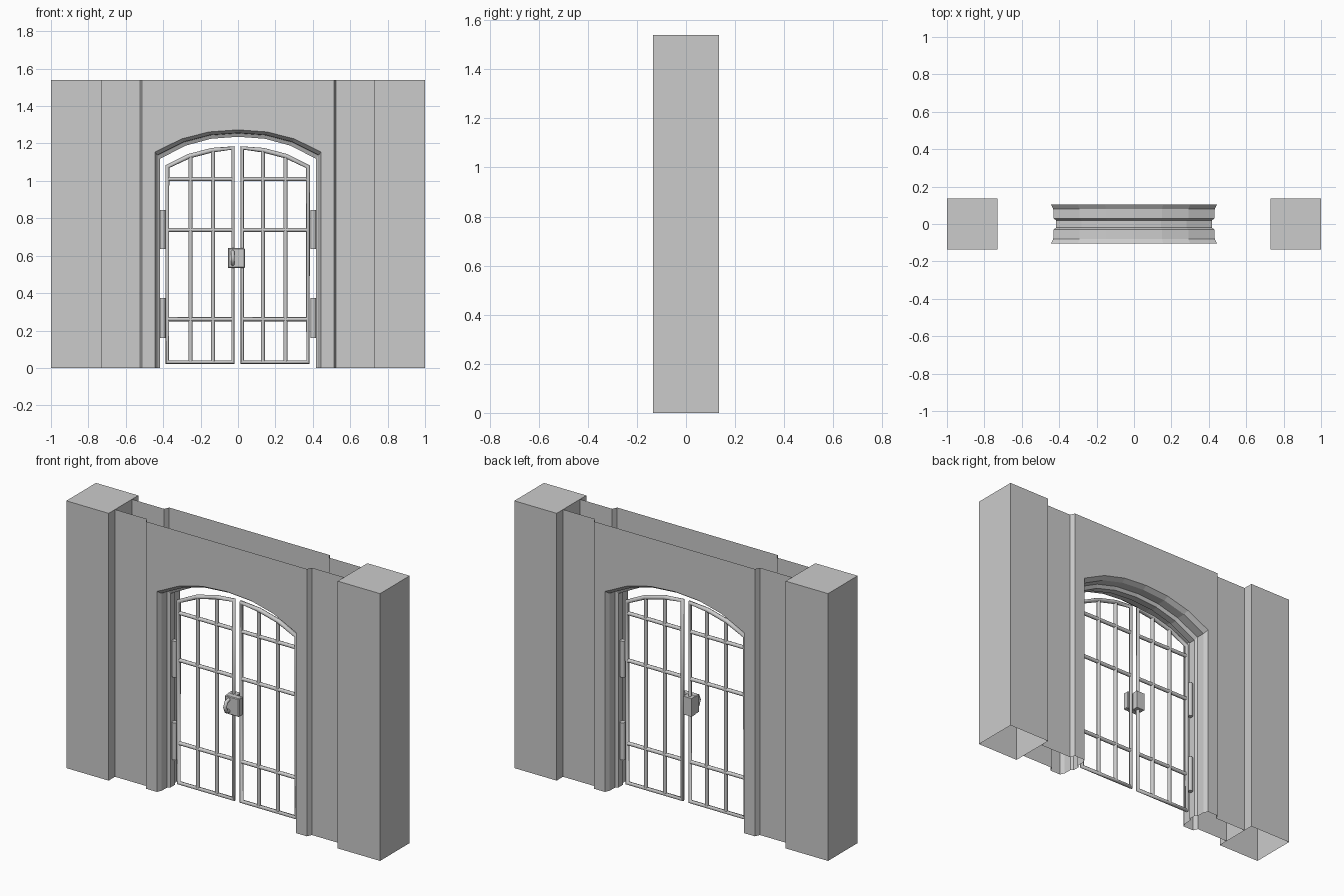
import bpy, bmesh

if "Cube" in bpy.data.objects:
    bpy.data.objects.remove(bpy.data.objects["Cube"])

H = 1.54            # wall height
FACE_Y = 0.105      # centre wall face
SIDE_Y = 0.077      # recessed side panels
ARCH = [(-0.444, 1.155), (-0.30, 1.225), (-0.155, 1.262), (0, 1.273),
        (0.155, 1.262), (0.30, 1.225), (0.444, 1.155)]


def mesh_object(name, bm):
    me = bpy.data.meshes.new(name)
    bm.to_mesh(me)
    bm.free()
    ob = bpy.data.objects.new(name, me)
    bpy.context.collection.objects.link(ob)
    return ob


def box(name, x, y, z, open_bottom=False, bevel=0):
    bm = bmesh.new()
    bmesh.ops.create_cube(bm, size=1)
    for v in bm.verts:
        for i, (a, b) in enumerate((x, y, z)):
            v.co[i] = a if v.co[i] < 0 else b
    if open_bottom:
        bmesh.ops.delete(bm, geom=[f for f in bm.faces if f.normal.z < -0.9],
                         context='FACES_ONLY')
    if bevel:
        bmesh.ops.bevel(bm, geom=bm.edges[:], offset=bevel, segments=1, affect='EDGES')
    return mesh_object(name, bm)


def bar(name, pts, r, cyclic=False, res=2):
    cu = bpy.data.curves.new(name, 'CURVE')
    cu.dimensions = '3D'
    cu.bevel_depth = r
    cu.bevel_resolution = res
    cu.use_fill_caps = not cyclic
    sp = cu.splines.new('POLY')
    sp.points.add(len(pts) - 1)
    for p, co in zip(sp.points, pts):
        p.co = (*co, 1)
    sp.use_cyclic_u = cyclic
    ob = bpy.data.objects.new(name, cu)
    bpy.context.collection.objects.link(ob)
    return ob


def outline(t):
    """Opening outline, t = 0 at the wall face, 1 at the innermost rib."""
    pts = [(x * (1 - 0.061 * t), z - 0.037 * t) for x, z in ARCH]
    return [(pts[0][0], 0)] + pts + [(pts[-1][0], 0)]


# Wall skins, front and back: arched centre, slanted steps, recessed sides
for s, side in ((-1, "front"), (1, "back")):
    bm = bmesh.new()

    def face(pts):
        if s > 0:
            pts = pts[::-1]
        bm.faces.new([bm.verts.new((x, s * y, z)) for x, y, z in pts])

    centre = [(-0.512, 0)] + outline(0) + [(0.512, 0), (0.512, H), (-0.512, H)]
    face([(x, FACE_Y, z) for x, z in centre])
    plan = [(-0.73, SIDE_Y), (-0.525, SIDE_Y), (-0.512, FACE_Y),
            (0.512, FACE_Y), (0.525, SIDE_Y), (0.73, SIDE_Y)]
    for i in (0, 1, 3, 4):
        (xa, ya), (xb, yb) = plan[i], plan[i + 1]
        face([(xa, ya, 0), (xb, yb, 0), (xb, yb, H), (xa, ya, H)])
    bmesh.ops.remove_doubles(bm, verts=bm.verts[:], dist=1e-5)
    mesh_object("wall_" + side, bm)

# Moulded reveal of the arched opening
bm = bmesh.new()
stations = [(-FACE_Y, 0), (-0.08, 0.45), (-0.03, 0.5), (-0.02, 1),
            (0.02, 1), (0.03, 0.5), (0.08, 0.45), (FACE_Y, 0)]
rows = [[bm.verts.new((x, y, z)) for x, z in outline(t)] for y, t in stations]
for a, b in zip(rows, rows[1:]):
    for i in range(len(a) - 1):
        bm.faces.new((a[i], b[i], b[i + 1], a[i + 1]))
mesh_object("arch_reveal", bm)

# End posts, gate leaves and hinges, mirrored left and right
TOP = [(0.376, 1.076), (0.26, 1.132), (0.137, 1.164), (0.025, 1.176)]
for s, side in ((-1, "left"), (1, "right")):
    box("post_" + side, sorted((s * 0.73, s)), (-0.135, 0.135), (0, H), open_bottom=True)

    frame = [(0.376, 0.031)] + TOP + [(0.025, 0.031)]
    bar("leaf_frame_" + side, [(s * x - 0.002, 0, z) for x, z in frame], 0.0125, cyclic=True)
    for i, (x, z) in enumerate(((0.254, 1.133), (0.133, 1.164))):
        bar(f"upright_{side}_{i}", [(s * x, 0, 0.031), (s * x, 0, z)], 0.011)
    for i, z in enumerate((0.26, 0.738, 1.01)):
        bar(f"crossbar_{side}_{i}", [(s * 0.376, 0, z), (s * 0.025, 0, z)], 0.011)
    for i, (lo, hi) in enumerate(((0.16, 0.375), (0.636, 0.845))):
        bar(f"hinge_{side}_{i}", [(s * 0.403, 0, lo), (s * 0.403, 0, hi)], 0.015)

# Lock case and pull handle
box("lock_plate", (-0.053, 0.037), (-0.045, -0.008), (0.535, 0.64), bevel=0.004)
box("lock_back", (-0.053, 0.0), (-0.01, 0.025), (0.535, 0.64))
bar("lock_handle", [(-0.028, -0.042, 0.555), (-0.028, -0.068, 0.562), (-0.028, -0.078, 0.588),
                    (-0.028, -0.068, 0.614), (-0.028, -0.042, 0.621)], 0.01)
